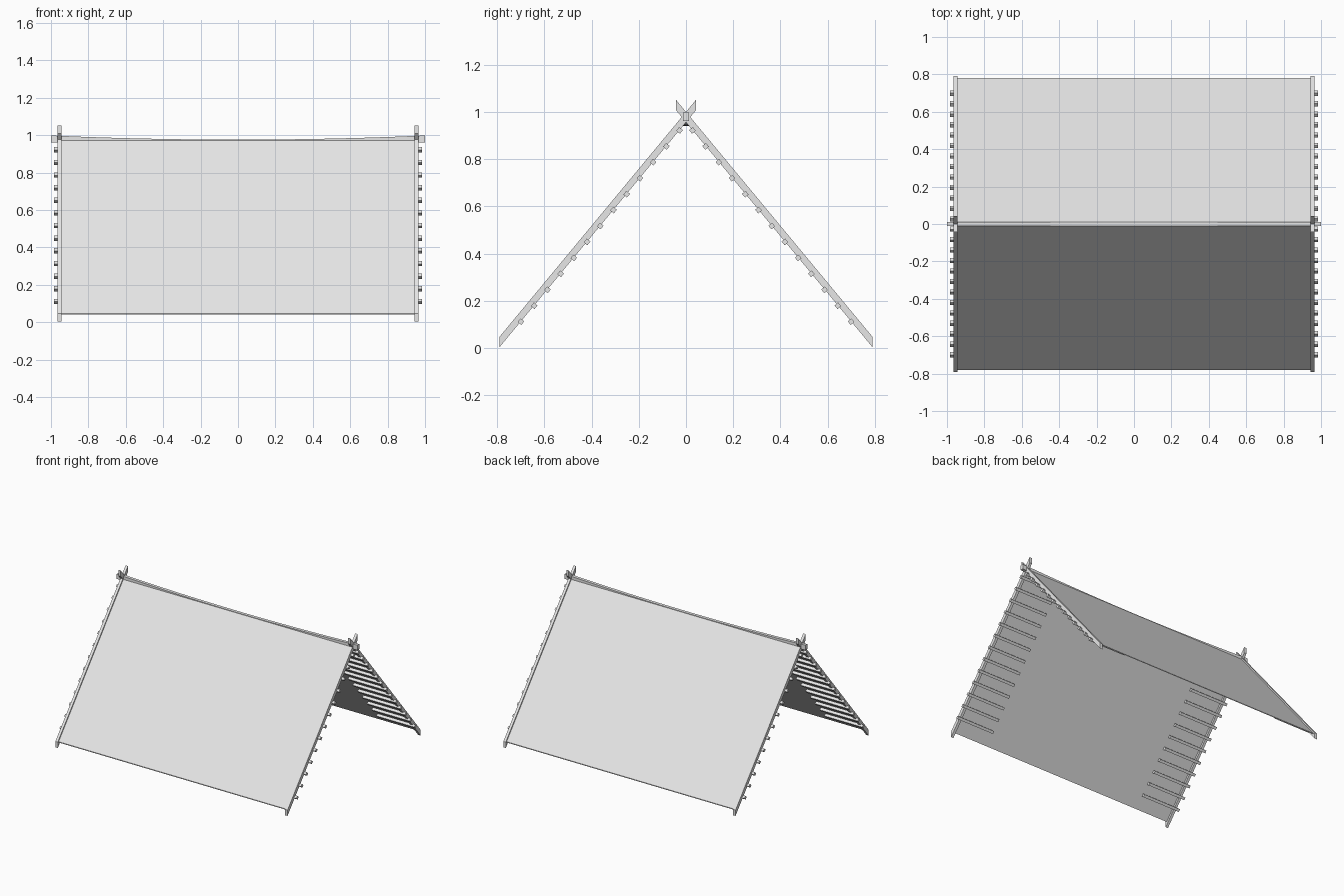
import bpy, bmesh
from mathutils import Vector

cube = bpy.data.objects.get("Cube")
if cube:
    bpy.data.objects.remove(cube)

grey = bpy.data.materials.new("light_grey")
grey.use_nodes = True
COLOUR = (0.8, 0.8, 0.8, 1)
grey.diffuse_color = COLOUR
grey.node_tree.nodes["Principled BSDF"].inputs["Base Color"].default_value = COLOUR

SLOPE = 1.206       # rise of the roof per unit of depth
BOARD_X = 0.955     # position of the gable boards
LOW = 0.956         # height of the board underside at the ridge


def loft(name, sections):
    """Closed solid through a row of matching cross-sections."""
    bm = bmesh.new()
    rings = [[bm.verts.new(p) for p in s] for s in sections]
    for a, b in zip(rings, rings[1:]):
        n = len(a)
        for i in range(n):
            bm.faces.new((a[i], a[(i + 1) % n], b[(i + 1) % n], b[i]))
    bm.faces.new(rings[0])
    bm.faces.new(rings[-1])
    bmesh.ops.recalc_face_normals(bm, faces=bm.faces)
    mesh = bpy.data.meshes.new(name)
    bm.to_mesh(mesh)
    bm.free()
    mesh.materials.append(grey)
    obj = bpy.data.objects.new(name, mesh)
    bpy.context.collection.objects.link(obj)
    return obj


def bar(name, profile, x0, x1):
    """Extrude a (y, z) profile along x."""
    return loft(name, [[(x, y, z) for y, z in profile] for x in (x0, x1)])


def sloped(y0, y1, base, height, side):
    """Profile of a strip lying on the slope, with plumb-cut ends."""
    return [(side * y, base + SLOPE * y + h)
            for y, h in ((y0, 0), (y1, 0), (y1, height), (y0, height))]


along = Vector((1, SLOPE)).normalized()
normal = Vector((-along.y, along.x))

for side, face in ((1, "front"), (-1, "back")):
    # roof sheet between the gable boards
    bar(face + "_roof_panel", sloped(-0.78, -0.01, 0.981, 0.006, side), -BOARD_X, BOARD_X)
    for end, hand in ((1, "left"), (-1, "right")):
        # gable board, crossing over its partner above the ridge
        bar(f"{face}_{hand}_gable_board", sloped(-0.79, 0.043, LOW, 0.044, side),
            end * (BOARD_X - 0.01), end * (BOARD_X + 0.01))
        # short battens under the board, poking out past it
        for i in range(13):
            y = -0.7 + i * 0.056
            c = Vector((y, LOW + SLOPE * y)) - normal * 0.001
            corners = [c + along * a * 0.01 + normal * b * 0.01
                       for a, b in ((-1, -1), (1, -1), (1, 1), (-1, 1))]
            bar(f"{face}_{hand}_batten", [(side * p.x, p.y) for p in corners],
                end * 0.67, end * 0.985)

# slightly sagging ridge beam
sections = []
for i in range(13):
    x = -1 + i / 6
    z = 0.98 - 0.022 * max(0, 1 - x * x)
    sections.append([(x, y, z + h) for y, h in
                     ((-0.012, -0.018), (0.012, -0.018), (0.012, 0.018), (-0.012, 0.018))])
loft("ridge_beam", sections)
